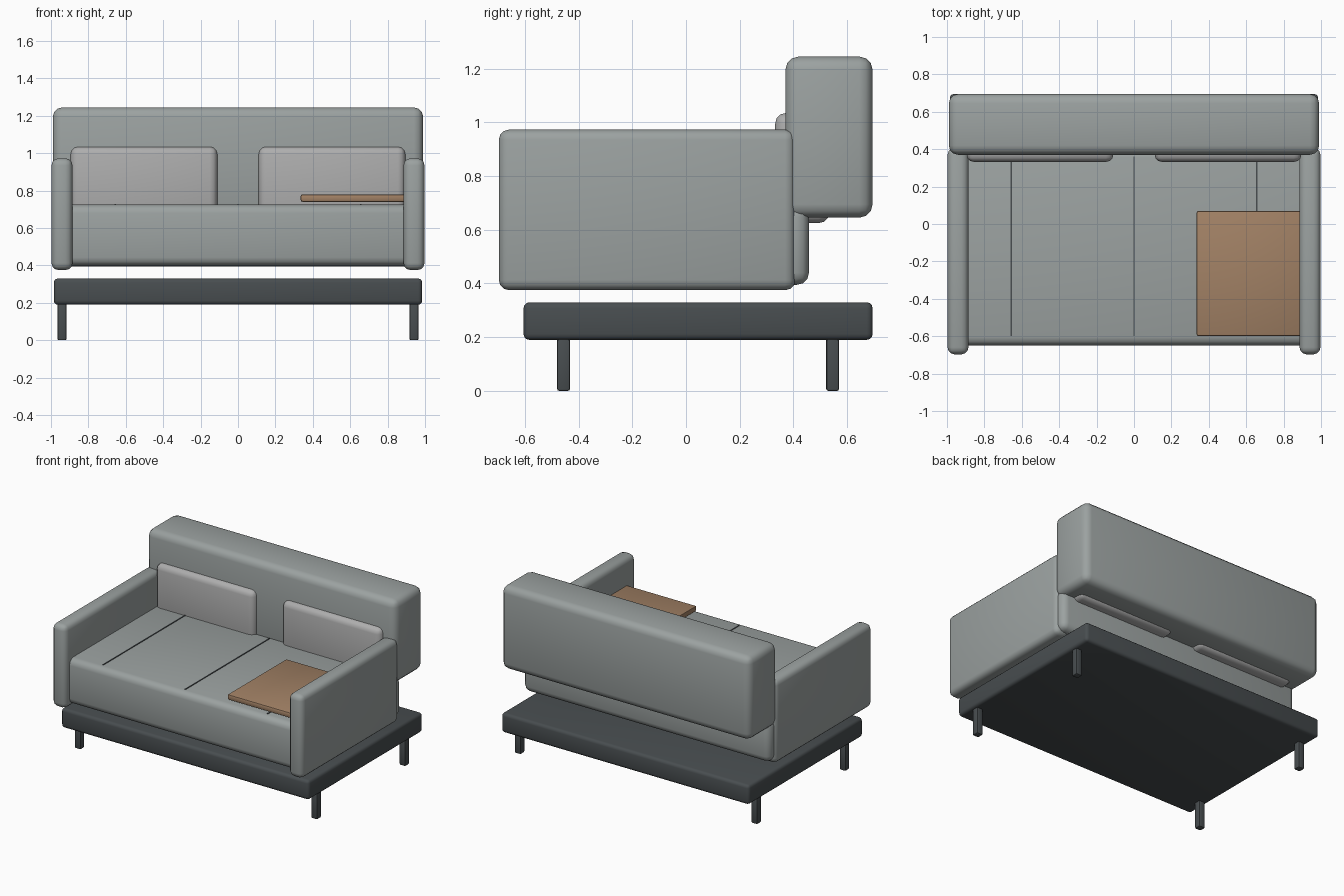
import bpy, math

if "Cube" in bpy.data.objects:
    bpy.data.objects.remove(bpy.data.objects["Cube"])


def material(name, rgb):
    m = bpy.data.materials.new(name)
    m.diffuse_color = (*rgb, 1)
    m.use_nodes = True
    m.node_tree.nodes["Principled BSDF"].inputs["Base Color"].default_value = m.diffuse_color
    return m


FABRIC = material("fabric", (0.33, 0.36, 0.355))
CUSHION = material("cushion_fabric", (0.42, 0.42, 0.42))
DARK = material("dark_frame", (0.065, 0.075, 0.08))
WOOD = material("wood", (0.36, 0.22, 0.13))


def box(name, x, y, z, bevel, mat, segments=3):
    """Rounded box from (min, max) ranges on each axis."""
    bpy.ops.mesh.primitive_cube_add(
        size=1, location=[(r[0] + r[1]) / 2 for r in (x, y, z)])
    ob = bpy.context.object
    ob.name = name
    ob.scale = [r[1] - r[0] for r in (x, y, z)]
    bpy.ops.object.transform_apply(location=False, rotation=False, scale=True)
    ob.data.materials.append(mat)
    if bevel:
        mod = ob.modifiers.new("bevel", 'BEVEL')
        mod.width = bevel
        mod.segments = segments
        bpy.ops.object.modifier_apply(modifier="bevel")
        bpy.ops.object.shade_smooth_by_angle(angle=math.radians(35))
    return ob


def pair(name, x, y, z, bevel, mat, segments=3):
    """The same box on the right and on the left."""
    box("right_" + name, x, y, z, bevel, mat, segments)
    box("left_" + name, (-x[1], -x[0]), y, z, bevel, mat, segments)


# Base platform and legs
box("base", (-0.985, 0.985), (-0.605, 0.695), (0.19, 0.33), 0.022, DARK)
pair("front_leg", (0.917, 0.965), (-0.48, -0.432), (0, 0.2), 0.008, DARK, 2)
pair("rear_leg", (0.917, 0.965), (0.522, 0.57), (0, 0.2), 0.008, DARK, 2)

# Seat with the low panel behind it
box("seat", (-0.93, 0.93), (-0.65, 0.40), (0.398, 0.725), 0.045, FABRIC)
box("rear_panel", (-0.98, 0.98), (0.33, 0.458), (0.395, 0.692), 0.045, FABRIC)

# Arms and backrest
pair("arm", (0.885, 0.997), (-0.697, 0.407), (0.375, 0.973), 0.038, FABRIC)
box("backrest", (-0.99, 0.99), (0.37, 0.695), (0.645, 1.245), 0.05, FABRIC)

# Back cushions, sunk into the backrest
pair("back_cushion", (0.11, 0.895), (0.332, 0.535), (0.625, 1.035), 0.04, CUSHION)

# Seams on the seat
for i, x in enumerate((-0.655, 0, 0.655)):
    box(f"seat_seam_{i + 1}", (x - 0.004, x + 0.004), (-0.6, 0.36),
        (0.715, 0.729), 0, DARK)

# Wooden tray beside the right arm
box("tray", (0.335, 0.92), (-0.6, 0.07), (0.74, 0.78), 0.01, WOOD, 2)
